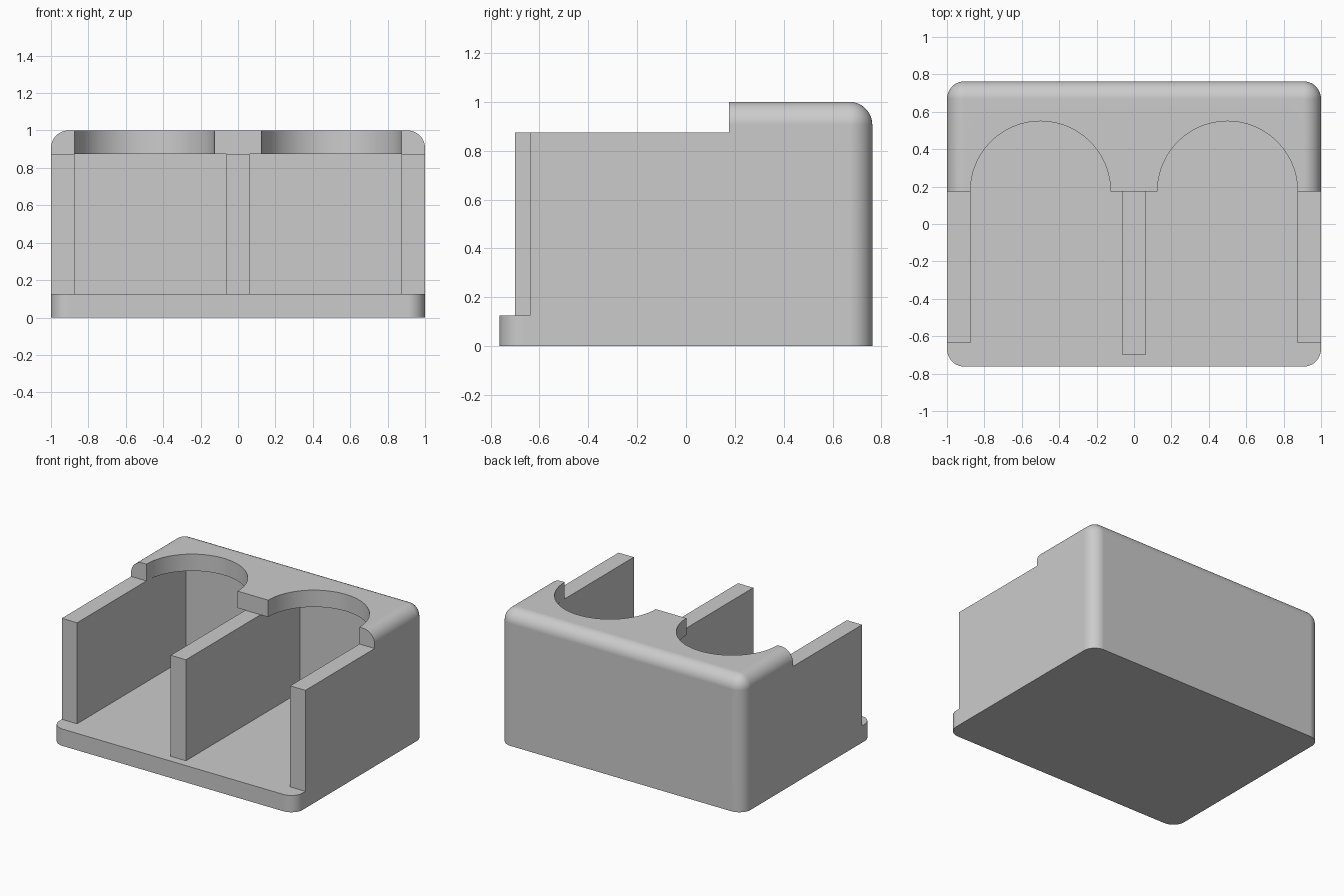
import bpy
import bmesh
import math
from mathutils import Matrix

default_cube = bpy.data.objects.get("Cube")
if default_cube:
    bpy.data.objects.remove(default_cube, do_unlink=True)

# Main sizes
HALF_Y = 0.7625
WALL = 0.125
FLOOR, RIM, TOP = 0.125, 0.875, 1.0
SLAB_FRONT = 0.175
FILLET = 0.094
FAR = 1.3

grey = bpy.data.materials.new("light_grey")
grey.use_nodes = True
colour = (0.6, 0.6, 0.6, 1)
grey.diffuse_color = colour
grey.node_tree.nodes["Principled BSDF"].inputs["Base Color"].default_value = colour


def to_object(name, bm):
    bmesh.ops.recalc_face_normals(bm, faces=bm.faces)
    mesh = bpy.data.meshes.new(name)
    bm.to_mesh(mesh)
    bm.free()
    obj = bpy.data.objects.new(name, mesh)
    obj.data.materials.append(grey)
    bpy.context.collection.objects.link(obj)
    return obj


def side_profile(name, points, x0, x1):
    """Extrude a (y, z) outline from x0 to x1."""
    bm = bmesh.new()
    face = bm.faces.new([bm.verts.new((x0, y, z)) for y, z in points])
    result = bmesh.ops.extrude_face_region(bm, geom=[face])
    moved = [v for v in result["geom"] if isinstance(v, bmesh.types.BMVert)]
    bmesh.ops.translate(bm, verts=moved, vec=(x1 - x0, 0, 0))
    return to_object(name, bm)


# Holder body: block with rounded vertical and top edges
bm = bmesh.new()
bmesh.ops.create_cube(bm, size=1, matrix=Matrix.Translation((0, 0, TOP / 2))
                      @ Matrix.Diagonal((2, 2 * HALF_Y, TOP, 1)))
rounded = [e for e in bm.edges if max(v.co.z for v in e.verts) > TOP / 2]
bmesh.ops.bevel(bm, geom=rounded, offset=FILLET, segments=12,
                profile=0.5, affect='EDGES')
body = to_object("holder_body", bm)


def wall_outline(front):
    """Space in front of and above a wall that starts at y = front."""
    return [(-FAR, FLOOR), (front, FLOOR), (front, RIM), (SLAB_FRONT, RIM),
            (SLAB_FRONT, FAR), (-FAR, FAR)]


back = HALF_Y - WALL
bay_outline = [(-FAR, FLOOR), (back, FLOOR), (back, RIM), (SLAB_FRONT, RIM),
               (SLAB_FRONT, FAR), (-FAR, FAR)]
inner, outer = WALL / 2, 1 - WALL

cutters = [side_profile("centre_wall_cutter",
                        wall_outline(-HALF_Y + WALL / 2), -inner, inner)]
for side in (-1, 1):
    # Open bay, side wall and round opening in the top slab
    cutters.append(side_profile("bay_cutter", bay_outline,
                                side * inner, side * outer))
    cutters.append(side_profile("side_wall_cutter",
                                wall_outline(-HALF_Y + WALL),
                                side * outer, side * FAR))
    bm = bmesh.new()
    bmesh.ops.create_cone(bm, cap_ends=True, segments=96, radius1=0.3745,
                          radius2=0.3745, depth=0.5,
                          matrix=Matrix.Translation((side * 0.5, SLAB_FRONT, 1.05)))
    cutters.append(to_object("opening_cutter", bm))

for cutter in cutters:
    cutter.hide_render = True
    cut = body.modifiers.new(cutter.name, 'BOOLEAN')
    cut.operation = 'DIFFERENCE'
    cut.solver = 'EXACT'
    cut.object = cutter

# Bake the cuts and drop the cutters
depsgraph = bpy.context.evaluated_depsgraph_get()
baked = bpy.data.meshes.new_from_object(body.evaluated_get(depsgraph))
body.modifiers.clear()
body.data = baked
for cutter in cutters:
    bpy.data.objects.remove(cutter, do_unlink=True)

# Smooth fillets and openings, crisp flat faces
for obj in bpy.context.selected_objects:
    obj.select_set(False)
body.select_set(True)
bpy.context.view_layer.objects.active = body
bpy.ops.object.shade_smooth_by_angle(angle=math.radians(30))
weighted = body.modifiers.new("weighted_normals", 'WEIGHTED_NORMAL')
weighted.keep_sharp = True
